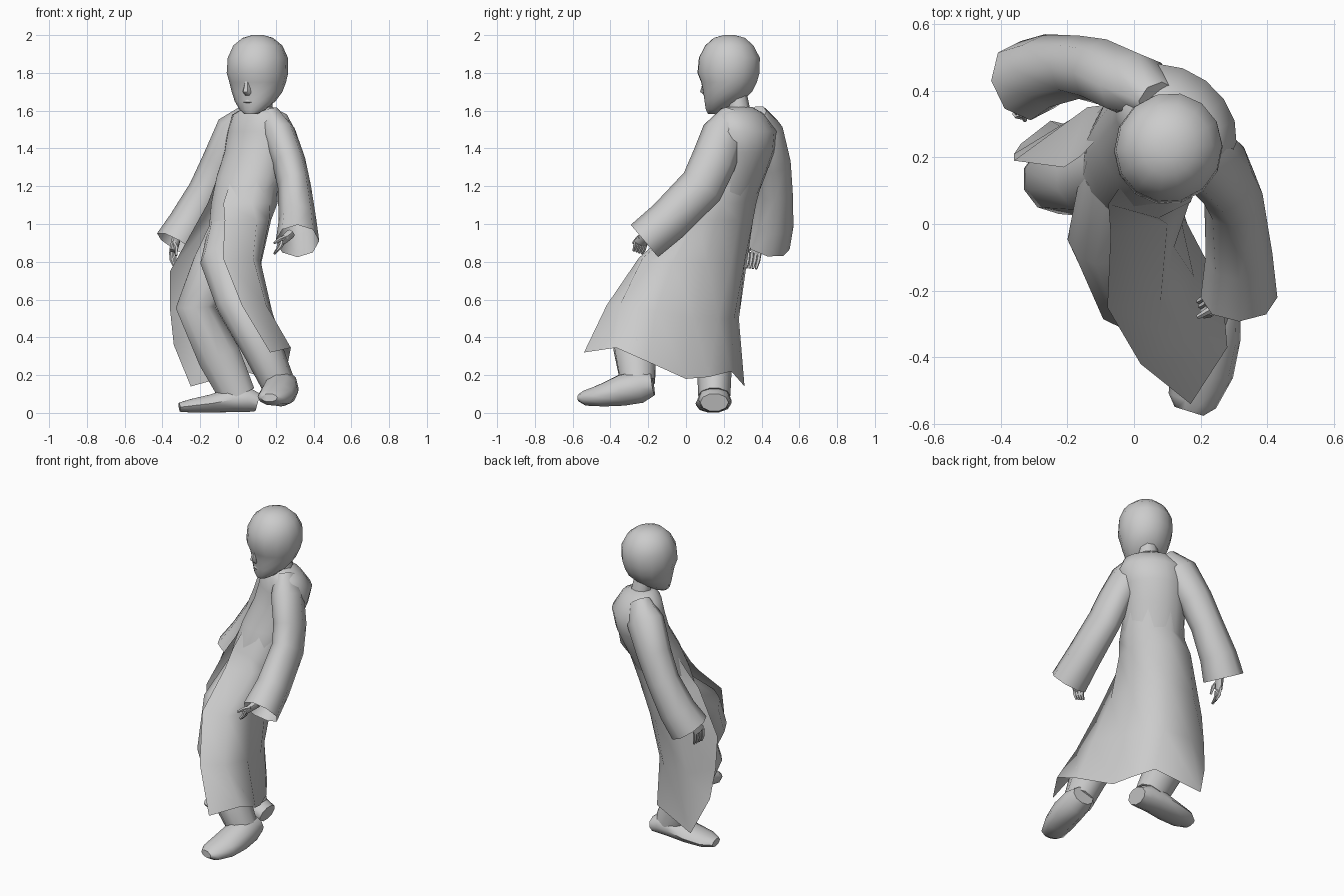
import bpy, bmesh, math
from mathutils import Vector as V


def finish(name, bm, angle=50):
    bmesh.ops.recalc_face_normals(bm, faces=bm.faces)
    me = bpy.data.meshes.new(name)
    bm.to_mesh(me)
    bm.free()
    for p in me.polygons:
        p.use_smooth = True
    me.set_sharp_from_angle(angle=math.radians(angle))
    ob = bpy.data.objects.new(name, me)
    bpy.context.collection.objects.link(ob)
    return ob


def loft(name, rings, closed=True, caps=(True, True), angle=50):
    """Skin a list of point rings."""
    bm = bmesh.new()
    vs = [[bm.verts.new(p) for p in r] for r in rings]
    n = len(rings[0])
    for a, b in zip(vs, vs[1:]):
        for i in range(n if closed else n - 1):
            j = (i + 1) % n
            bm.faces.new((a[i], a[j], b[j], b[i]))
    for ring, cap in ((vs[0], caps[0]), (vs[-1], caps[1])):
        if cap:
            bm.faces.new(ring)
    return finish(name, bm, angle)


def tube(name, secs, side=(1, 0, 0), n=10, flat=False, caps=(True, True), angle=50):
    """Elliptical sections (x, y, z, half width, half depth) along a path."""
    pts = [V(s[:3]) for s in secs]
    rings = []
    for i, s in enumerate(secs):
        t = V((0, 0, 1)) if flat else (pts[min(i + 1, len(pts) - 1)] - pts[max(i - 1, 0)]).normalized()
        a = V(side)
        a = (a - t * a.dot(t)).normalized()
        b = t.cross(a)
        rings.append([pts[i] + a * s[3] * math.cos(k * math.tau / n)
                      + b * s[4] * math.sin(k * math.tau / n) for k in range(n)])
    return loft(name, rings, True, caps, angle)


# head, turned to the figure's right and looking down
turn = math.radians(-24)
fwd = V((math.sin(turn), -math.cos(turn), 0))
right = V((math.cos(turn), math.sin(turn), 0))


def face(u, f, z):
    return V((.103, .225, z)) + right * u + fwd * f


head = []
for z, f, w, d in ((1.582, .085, .035, .03), (1.605, .065, .07, .06), (1.65, .03, .11, .1),
                   (1.70, .005, .135, .132), (1.75, -.003, .15, .15), (1.80, 0, .162, .168),
                   (1.88, -.005, .158, .165), (1.945, -.005, .13, .13), (1.985, -.005, .08, .085),
                   (2.0, -.005, .03, .03)):
    head.append((*face(0, f, z), w, d))
tube("head", head, right, 14, True)
tube("nose", [(*face(0, .135, 1.755), .012, .012), (*face(0, .138, 1.70), .024, .024),
              (*face(0, .12, 1.68), .018, .018)], right, 6, True)
tube("mouth", [(*face(0, .116, 1.66), .03, .012), (*face(0, .113, 1.645), .035, .02),
               (*face(0, .106, 1.63), .02, .01)], right, 8, True)
tube("neck", [(.13, .29, 1.55, .065, .06), (.115, .265, 1.70, .055, .055)], n=8)

# upper coat, widest across the twisted shoulders, with a seat inside the skirt
coat_side = (.8, -.6, 0)
tube("coat_body", [(.11, .28, 1.62, .075, .065), (.115, .29, 1.58, .16, .11),
                   (.125, .31, 1.49, .2, .15), (.1, .30, 1.38, .185, .155),
                   (.06, .25, 1.25, .185, .16), (.025, .2, 1.11, .178, .155),
                   (-.02, .14, .92, .14, .14)],
     coat_side, 16, True)


# open coat skirt, from the left front edge round the back to the right front edge
def waist(cx, cy, z, w, d):
    ring = []
    for deg in (-90, -42, -5, 40, 78, 122, 170, 218):
        c, s = w * math.cos(math.radians(deg)), d * math.sin(math.radians(deg))
        ring.append((cx + .8 * c + .6 * s, cy - .6 * c + .8 * s, z))
    return ring


loft("coat_skirt", [
    waist(.055, .242, 1.23, .18, .155),
    waist(.025, .195, 1.11, .194, .17),
    [(-.07, -.03, 1.02), (.1, 0, 1.02), (.165, .06, 1.02), (.175, .16, 1.02),
     (.14, .28, 1.02), (.02, .355, 1.02), (-.14, .35, 1.02), (-.21, .17, 1.02)],
    [(-.08, -.25, .82), (.08, -.23, .82), (.12, -.07, .8), (.125, .11, .8),
     (.09, .24, .8), (0, .31, .8), (-.18, .32, .78), (-.36, .19, .75)],
    [(.02, -.42, .57), (.15, -.35, .57), (.18, -.16, .54), (.135, .04, .5),
     (.07, .17, .5), (-.02, .255, .5), (-.2, .28, .5), (-.36, .21, .55)],
    [(.17, -.54, .32), (.28, -.37, .345), (.265, -.2, .27), (.16, 0, .18),
     (.12, .12, .19), (.04, .24, .22), (-.25, .31, .14), (-.34, .24, .36)],
], False, (False, False), 85)

# wide sleeves, open at the cuffs
tube("right_sleeve", [(.07, .37, 1.58, .06, .07), (.0, .415, 1.49, .1, .12),
                      (-.09, .455, 1.32, .1, .105), (-.165, .47, 1.17, .095, .1),
                      (-.26, .46, 1.0, .11, .11), (-.325, .43, .89, .122, .12)],
     (0, 1, 0), 8, caps=(True, False), angle=70)
tube("left_sleeve", [(.165, .25, 1.58, .06, .07), (.215, .2, 1.48, .09, .115),
                     (.27, .145, 1.33, .088, .12), (.298, .085, 1.2, .088, .12),
                     (.315, -.09, 1.02, .1, .115), (.315, -.22, .91, .115, .112)],
     (1, 0, 0), 8, caps=(True, False), angle=70)


# hands: wrist and palm, then four fingers and a thumb
def hand(name, wrist, palm, tip, across, inward):
    w, p, t, a, c = V(wrist), V(palm), V(tip), V(across), V(inward)
    tube(name + "_palm", [(*w, .03, .025), (*(w.lerp(p, .6)), .035, .022), (*p, .04, .018)], a, 8)
    for i in range(4):
        s = p + a * (i - 1.5) * .021
        e = t + a * (i - 1.5) * .018
        tube(f"{name}_finger_{i + 1}", [(*s, .011, .011), (*(s.lerp(e, .5) - c * .008), .011, .011),
                                        (*e, .007, .007)], a, 5)
    s = w.lerp(p, .5) + a * .03
    tube(name + "_thumb", [(*s, .013, .013), (*(s + c * .025 + (p - w) * .3), .011, .011),
                           (*(s + c * .035 + (p - w) * .7), .007, .007)], a, 5)


hand("right_hand", (-.32, .41, .95), (-.345, .36, .85), (-.325, .345, .765), (-.3, -.95, .1), (.9, -.3, 0))
hand("left_hand", (.28, -.2, .95), (.225, -.24, .9), (.2, -.255, .85), (.3, -.8, .3), (-.9, -.2, 0))

# trousers
tube("right_trouser", [(-.03, .18, .96, .12, .13), (-.12, .14, .77, .12, .13), (-.225, .135, .56, .105, .11),
                       (-.1, .15, .3, .095, .12), (0, .15, .09, .085, .1)], (0, 1, 0), 10)
tube("left_trouser", [(-.05, .15, .96, .11, .11), (-.08, -.04, .8, .12, .115), (-.01, -.215, .59, .11, .105),
                      (.13, -.27, .34, .105, .12), (.21, -.255, .16, .09, .095)], (1, 0, 0), 10)

# shoes: flat right foot, lifted left foot
tube("right_shoe", [(.105, .15, .055, .075, .05), (.05, .15, .07, .085, .07), (-.03, .15, .07, .09, .07),
                    (-.14, .145, .05, .095, .05), (-.25, .14, .037, .085, .037),
                    (-.31, .135, .03, .045, .025)], (0, 1, 0), 10)
tube("left_shoe", [(.24, -.175, .15, .07, .06), (.235, -.24, .14, .085, .09), (.225, -.34, .12, .095, .085),
                   (.205, -.44, .095, .095, .062), (.175, -.53, .08, .075, .042),
                   (.165, -.562, .08, .045, .022)], (.95, .3, 0), 10)
